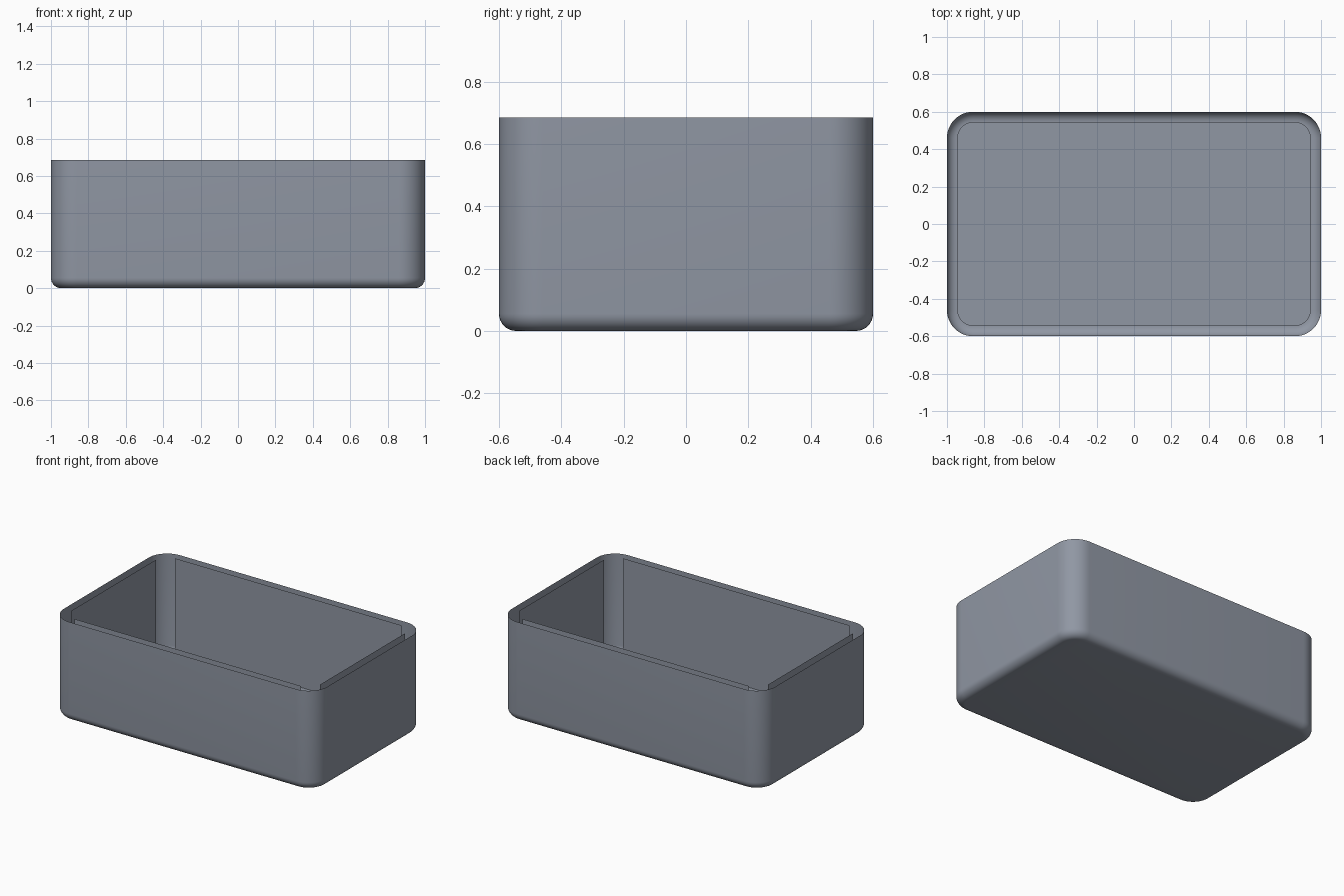
import bpy
import bmesh
import math

cube = bpy.data.objects.get("Cube")
if cube:
    bpy.data.objects.remove(cube, do_unlink=True)

HALF_X, HALF_Y, HEIGHT = 1.0, 0.6, 0.685
CORNER = 0.14       # plan radius of the outer corners
WALL = 0.055        # gap between outer skin and lining, also the bottom fillet
CORNER_STEPS, FILLET_STEPS = 12, 8

grey = bpy.data.materials.new("slate grey")
grey.use_nodes = True
grey.diffuse_color = (0.28, 0.31, 0.37, 1)
grey.node_tree.nodes["Principled BSDF"].inputs["Base Color"].default_value = grey.diffuse_color


def rounded_ring(bm, inset, z):
    """Counter-clockwise rounded rectangle, inset from the outer outline."""
    radius = CORNER - inset
    cx, cy = HALF_X - CORNER, HALF_Y - CORNER
    ring = []
    for quarter, (sx, sy) in enumerate([(1, 1), (-1, 1), (-1, -1), (1, -1)]):
        for step in range(CORNER_STEPS + 1):
            a = math.pi / 2 * (quarter + step / CORNER_STEPS)
            ring.append(bm.verts.new((sx * cx + radius * math.cos(a),
                                      sy * cy + radius * math.sin(a), z)))
    return ring


def finish(name, bm):
    mesh = bpy.data.meshes.new(name)
    bm.to_mesh(mesh)
    bm.free()
    mesh.materials.append(grey)
    obj = bpy.data.objects.new(name, mesh)
    bpy.context.collection.objects.link(obj)
    return obj


# Outer skin: flat base, filleted bottom edge, straight walls, open top
bm = bmesh.new()
rings = []
for step in range(FILLET_STEPS + 1):
    a = math.pi / 2 * step / FILLET_STEPS
    rings.append(rounded_ring(bm, WALL * (1 - math.sin(a)), WALL * (1 - math.cos(a))))
rings.append(rounded_ring(bm, 0, HEIGHT))
bm.faces.new(rings[0][::-1])
for low, high in zip(rings, rings[1:]):
    for i in range(len(low)):
        j = (i + 1) % len(low)
        bm.faces.new((low[i], low[j], high[j], high[i]))
shell = finish("outer_shell", bm)
bpy.ops.object.select_all(action="DESELECT")
shell.select_set(True)
bpy.context.view_layer.objects.active = shell
bpy.ops.object.shade_smooth_by_angle(angle=math.radians(40))

# Inner floor with rounded corners
bm = bmesh.new()
bm.faces.new(rounded_ring(bm, WALL, WALL))
finish("inner_floor", bm)


def lining_panel(name, start, end):
    """Flat upright sheet between two plan points."""
    bm = bmesh.new()
    corners = [(*start, WALL), (*end, WALL), (*end, HEIGHT), (*start, HEIGHT)]
    bm.faces.new([bm.verts.new(c) for c in corners])
    finish(name, bm)


# Four lining panels, stopping short of the rounded corners, facing inward
px, py = HALF_X - WALL, HALF_Y - WALL
ex, ey = HALF_X - CORNER, HALF_Y - CORNER
for side, s in (("front", -1), ("back", 1)):
    lining_panel(side + "_lining", (-s * ex, s * py), (s * ex, s * py))
for side, s in (("right", -1), ("left", 1)):
    lining_panel(side + "_lining", (s * px, s * ey), (s * px, -s * ey))
